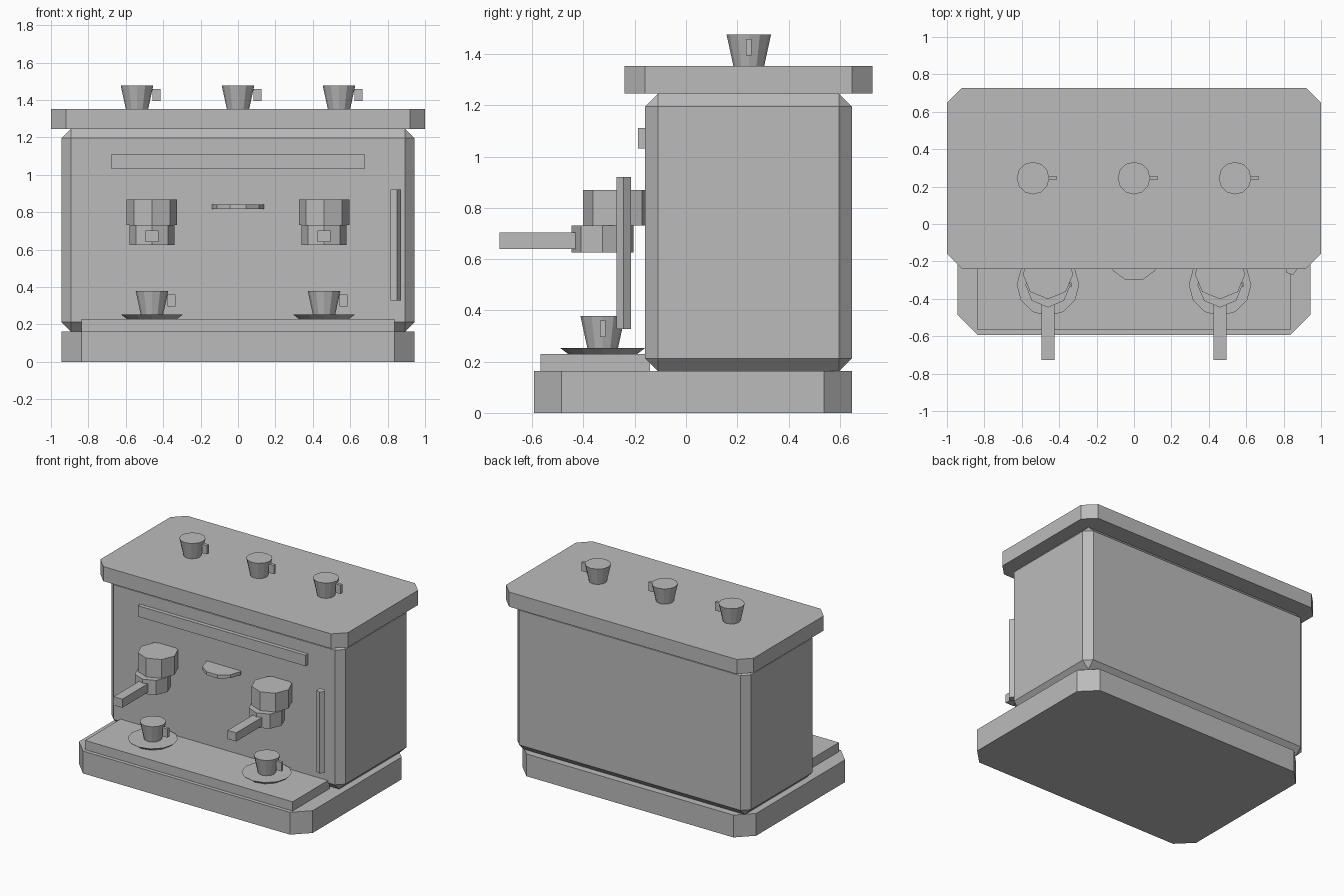
import bpy, bmesh, math
from mathutils import Matrix

if "Cube" in bpy.data.objects:
    bpy.data.objects.remove(bpy.data.objects["Cube"])

mat = bpy.data.materials.new("plain grey")
mat.diffuse_color = (0.5, 0.5, 0.5, 1)
mat.use_nodes = True
mat.node_tree.nodes["Principled BSDF"].inputs["Base Color"].default_value = mat.diffuse_color


def finish(name, bm):
    bmesh.ops.recalc_face_normals(bm, faces=bm.faces)
    me = bpy.data.meshes.new(name)
    bm.to_mesh(me)
    bm.free()
    me.materials.append(mat)
    ob = bpy.data.objects.new(name, me)
    bpy.context.collection.objects.link(ob)
    return ob


def box(name, x, y, z, chamfer=0, upright_only=False):
    """Box from (min, max) ranges, with optional chamfered edges."""
    bm = bmesh.new()
    bmesh.ops.create_cube(bm, size=1)
    for v in bm.verts:
        for i, (lo, hi) in enumerate((x, y, z)):
            v.co[i] = hi if v.co[i] > 0 else lo
    if chamfer:
        edges = [e for e in bm.edges if not upright_only
                 or abs(e.verts[0].co.z - e.verts[1].co.z) > 1e-4]
        bmesh.ops.bevel(bm, geom=edges, offset=chamfer, segments=1,
                        affect='EDGES', clamp_overlap=True)
    return finish(name, bm)


def prism(name, x, y, z, r_low, r_top, sides):
    """Upright prism or tapered drum with a corner pointing to +x."""
    bm = bmesh.new()
    rings = []
    for r, h in ((r_low, z[0]), (r_top, z[1])):
        rings.append([bm.verts.new((x + r * math.cos(a), y + r * math.sin(a), h))
                      for a in (2 * math.pi * i / sides for i in range(sides))])
    low, top = rings
    bm.faces.new(low)
    bm.faces.new(top)
    for i in range(sides):
        j = (i + 1) % sides
        bm.faces.new((low[i], low[j], top[j], top[i]))
    return finish(name, bm)


def cup(name, x, y, z):
    prism(name, x, y, (z, z + 0.124), 0.06, 0.087, 12)
    box(name + "_handle", (x + 0.084, x + 0.125), (y - 0.011, y + 0.011),
        (z + 0.042, z + 0.106))


# Main housing
box("base", (-0.944, 0.944), (-0.594, 0.647), (0, 0.163), 0.108, True)
box("body", (-0.944, 0.944), (-0.159, 0.647), (0.163, 1.246), 0.05)
box("lid", (-1, 1), (-0.24, 0.728), (1.246, 1.353), 0.08, True)
box("drip_tray", (-0.838, 0.838), (-0.567, -0.14), (0.163, 0.23))

# Front details
box("front_panel", (-0.677, 0.677), (-0.188, -0.15), (1.032, 1.112))
prism("dial", 0, -0.168, (0.817, 0.842), 0.139, 0.139, 10)
prism("steam_wand", 0.841, -0.243, (0.327, 0.921), 0.0305, 0.0305, 5)

# Two brewing stations, each with a cup and saucer below
for side, x in (("left", -0.46), ("right", 0.46)):
    prism(side + "_group_head", x, -0.267, (0.732, 0.869), 0.135, 0.135, 8)
    prism(side + "_filter_holder", x, -0.325, (0.625, 0.732), 0.121, 0.121, 8)
    box(side + "_filter_handle", (x - 0.035, x + 0.035), (-0.728, -0.36), (0.64, 0.703))
    prism(side + "_saucer", x, -0.325, (0.23, 0.254), 0.135, 0.167, 12)
    cup(side + "_cup", x, -0.325, 0.254)

# Cups on the lid
for i, x in enumerate((-0.54, 0, 0.54)):
    cup("lid_cup_%d" % (i + 1), x, 0.245, 1.353)
